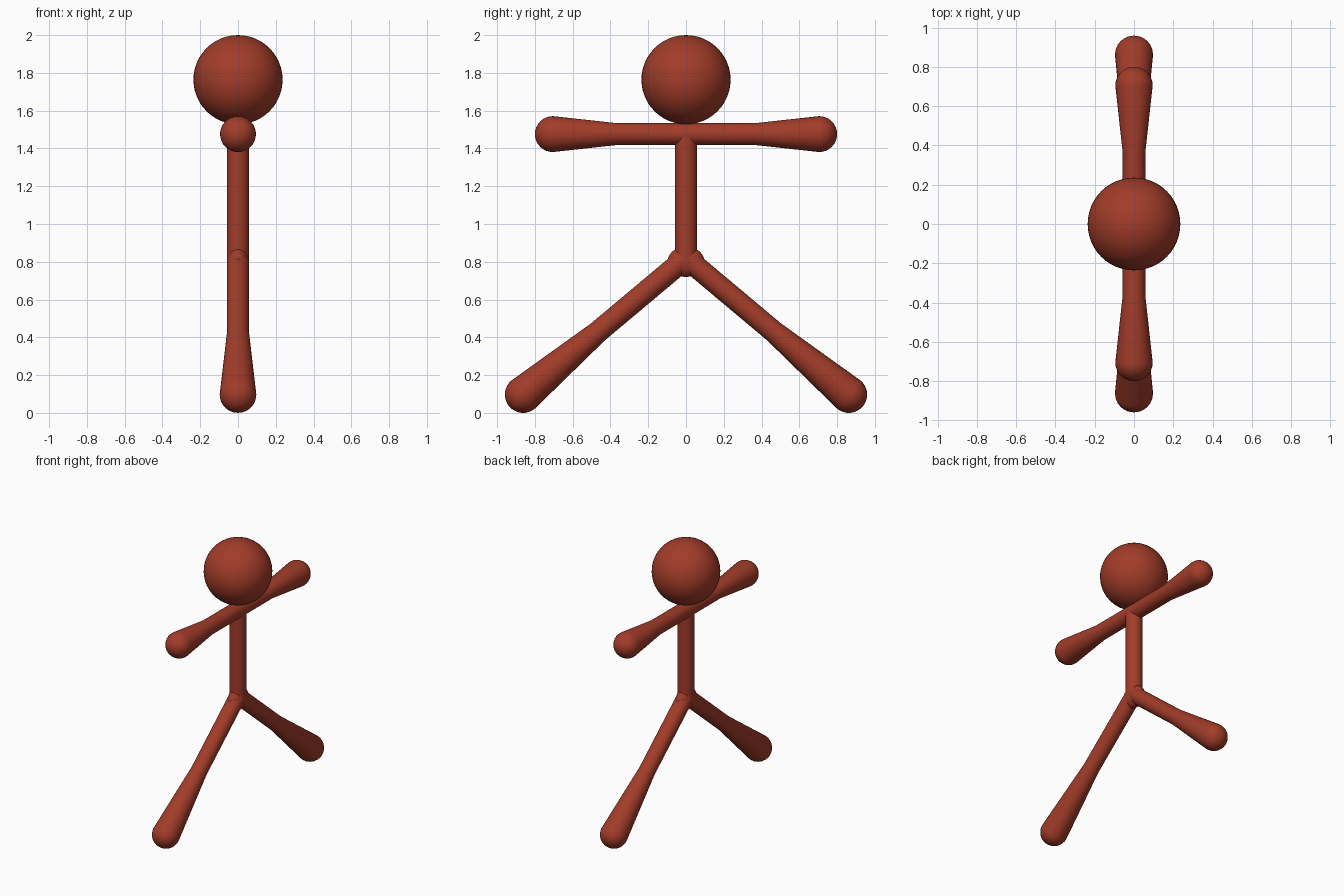
import bpy, math
from mathutils import Vector, Matrix

cube = bpy.data.objects.get("Cube")
if cube:
    bpy.data.objects.remove(cube, do_unlink=True)

COLOR = (0.36, 0.045, 0.022, 1)
clay = bpy.data.materials.new("brick_red")
clay.use_nodes = True
clay.diffuse_color = COLOR
bsdf = clay.node_tree.nodes["Principled BSDF"]
bsdf.inputs["Base Color"].default_value = COLOR
bsdf.inputs["Roughness"].default_value = 0.6

SEGMENTS = 32
THIN, HAND = 0.058, 0.095


def finish(obj, name):
    obj.name = name
    obj.data.name = name
    obj.data.materials.append(clay)
    for poly in obj.data.polygons:
        poly.use_smooth = True


def ball(name, center, size):
    bpy.ops.mesh.primitive_uv_sphere_add(segments=48, ring_count=24, location=center)
    obj = bpy.context.object
    obj.data.transform(Matrix.Diagonal((*size, 1)))
    finish(obj, name)


def limb(name, start, end, bend, tip):
    """Lathed limb: thin tube up to the bend, then a flare to a round tip."""
    start, end = Vector(start), Vector(end)
    length = (end - start).length
    profile = [(THIN, 0), (THIN, bend * length)]
    for i in range(9):
        a = math.pi / 2 * i / 8
        profile.append((max(tip * math.cos(a), 0.001), length + tip * math.sin(a)))
    turn = (end - start).to_track_quat('Z', 'Y')
    verts, faces = [], []
    for radius, height in profile:
        for s in range(SEGMENTS):
            a = math.tau * s / SEGMENTS
            verts.append(start + turn @ Vector((radius * math.cos(a), radius * math.sin(a), height)))
    for r in range(len(profile) - 1):
        for s in range(SEGMENTS):
            a, b = r * SEGMENTS + s, r * SEGMENTS + (s + 1) % SEGMENTS
            faces.append((a, b, b + SEGMENTS, a + SEGMENTS))
    faces.append(tuple(range(len(verts) - SEGMENTS, len(verts))))
    mesh = bpy.data.meshes.new(name)
    mesh.from_pydata(verts, [], faces)
    obj = bpy.data.objects.new(name, mesh)
    bpy.context.collection.objects.link(obj)
    finish(obj, name)


# Head and the softened hip joint
ball("head", (0, 0, 1.764), (0.236, 0.236, 0.236))
ball("hip", (0, 0, 0.80), (THIN, 0.098, 0.08))

# Torso
bpy.ops.mesh.primitive_cylinder_add(vertices=SEGMENTS, radius=THIN, depth=0.67,
                                    end_fill_type='NOTHING', location=(0, 0, 1.135))
finish(bpy.context.object, "torso")

# Arms and legs, spread forwards and backwards
for side, label in ((-1, "front"), (1, "back")):
    limb(label + "_arm", (0, 0, 1.476), (0, side * 0.705, 1.476), 0.52, HAND)
    limb(label + "_leg", (0, 0, 0.82), (0, side * 0.862, 0.097), 0.54, 0.097)
